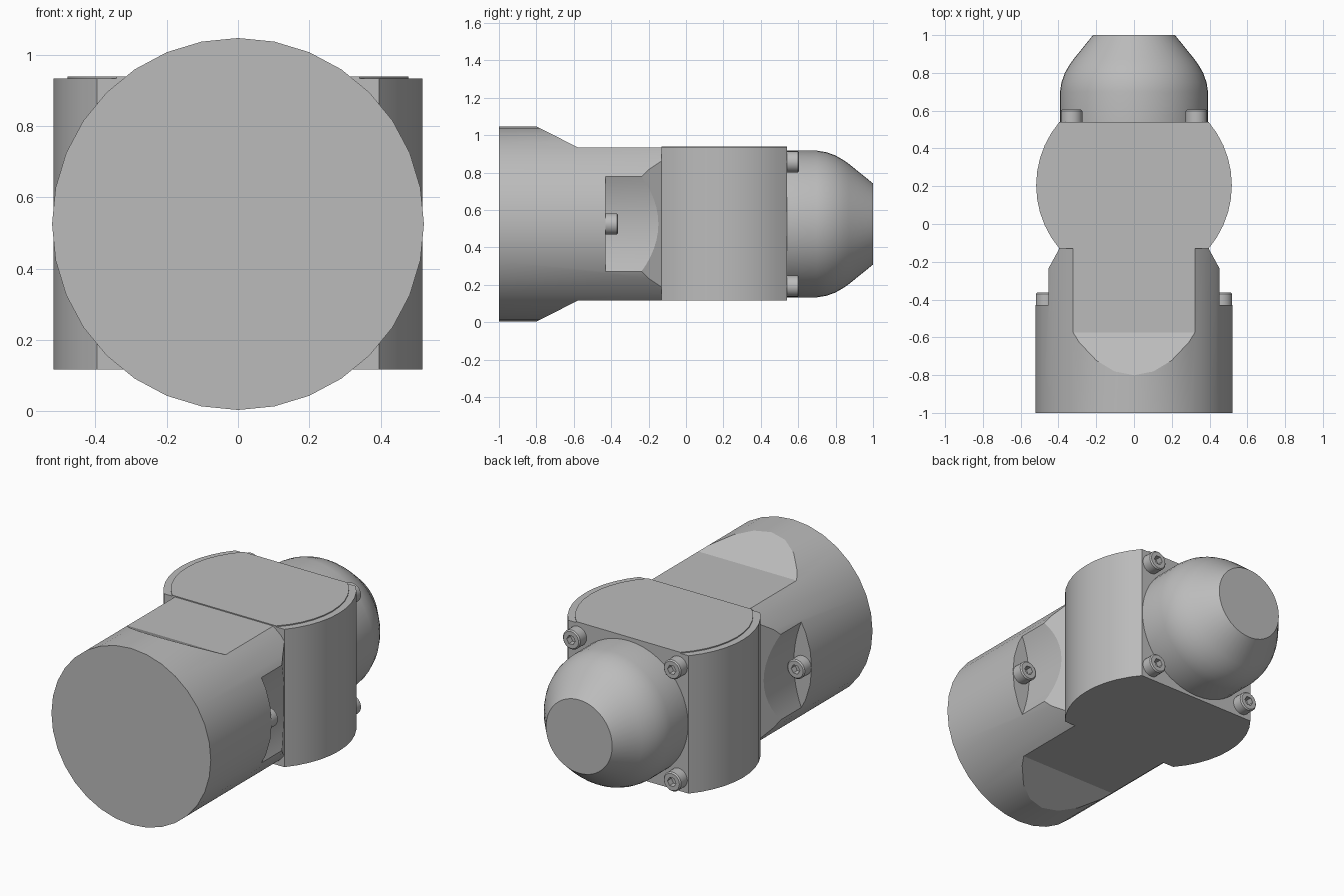
import bpy, bmesh
from math import sin, cos, pi, radians, sqrt, asin
from mathutils import Vector

old = bpy.data.objects.get("Cube")
if old:
    bpy.data.objects.remove(old, do_unlink=True)

grey = bpy.data.materials.new("plain grey")
grey.use_nodes = True
colour = (0.5, 0.5, 0.5, 1)
grey.diffuse_color = colour
grey.node_tree.nodes["Principled BSDF"].inputs["Base Color"].default_value = colour

AXIS = 0.525      # height of the long axis
R = 0.522         # base tube radius
LOW, HIGH = 0.117, 0.933


def finish(bm, name):
    bmesh.ops.recalc_face_normals(bm, faces=bm.faces)
    mesh = bpy.data.meshes.new(name)
    bm.to_mesh(mesh)
    bm.free()
    mesh.materials.append(grey)
    ob = bpy.data.objects.new(name, mesh)
    bpy.context.collection.objects.link(ob)
    return ob


def prism(name, points, depth):
    """Closed outline swept by the vector depth."""
    bm = bmesh.new()
    face = bm.faces.new([bm.verts.new(p) for p in points])
    out = bmesh.ops.extrude_face_region(bm, geom=[face])
    moved = [v for v in out["geom"] if isinstance(v, bmesh.types.BMVert)]
    bmesh.ops.translate(bm, verts=moved, vec=depth)
    return finish(bm, name)


def lathe(name, profile, x=0, z=AXIS, sides=32):
    """Solid turned around an axis along y; profile holds (y, radius)."""
    bm = bmesh.new()
    rings = [[bm.verts.new((x + r * cos(2 * pi * i / sides), y,
                            z + r * sin(2 * pi * i / sides)))
              for i in range(sides)] for y, r in profile]
    for a, b in zip(rings, rings[1:]):
        for i in range(sides):
            j = (i + 1) % sides
            bm.faces.new((a[i], a[j], b[j], b[i]))
    bm.faces.new(rings[0])
    bm.faces.new(rings[-1])
    return finish(bm, name)


def activate(ob):
    bpy.ops.object.select_all(action="DESELECT")
    ob.select_set(True)
    bpy.context.view_layer.objects.active = ob


def cut(ob, cutter):
    mod = ob.modifiers.new("cut", "BOOLEAN")
    mod.operation, mod.solver, mod.object = "DIFFERENCE", "EXACT", cutter
    activate(ob)
    bpy.ops.object.modifier_apply(modifier=mod.name)
    bpy.data.objects.remove(cutter, do_unlink=True)


def smooth(ob):
    activate(ob)
    bpy.ops.object.shade_smooth_by_angle(angle=radians(25))


def drum(name, radius, z, height, front=-0.13, back=0.54, mid=0.205, steps=10):
    """Upright disc with its front and back sliced flat."""
    a0, a1 = asin((front - mid) / radius), asin((back - mid) / radius)
    side = [(radius * cos(a), mid + radius * sin(a))
            for a in (a0 + (a1 - a0) * i / steps for i in range(steps + 1))]
    outline = side + [(-x, y) for x, y in reversed(side)]
    return prism(name, [(x, y, z) for x, y in outline], Vector((0, 0, height)))


# Base tube
base = lathe("base_tube", [(-1, R), (-0.13, R)])

# Flats above and below, each with a ramp down from the full tube
for s in (1, -1):
    flat = HIGH - AXIS
    ramp = [(-0.85, flat + 0.139), (-0.575, flat), (0, flat), (0, 0.7), (-0.85, 0.7)]
    cut(base, prism("flat_cutter", [(-1, y, AXIS + s * h) for y, h in ramp],
                    Vector((2, 0, 0))))

# Hollow screw pocket and tapered shoulder on each side
for s in (1, -1):
    cut(base, lathe("pocket_cutter", [(-0.43, 0.68), (0.1, 0.68)], x=s * 1.085, sides=96))
    wedge = [(0.651, -0.6), (0.379, -0.1), (0.9, -0.1), (0.9, -0.6)]
    cut(base, prism("shoulder_cutter", [(s * x, y, -0.2) for x, y in wedge],
                    Vector((0, 0, 1.5))))
smooth(base)

# Joint body and its thin raised cover
smooth(drum("joint_body", 0.518, LOW, HIGH - LOW))
smooth(drum("joint_cover", 0.478, HIGH, 0.006))

# Rounded nose
nose = [(0.53, 0.392), (0.7, 0.392), (0.75, 0.384), (0.8, 0.366), (0.84, 0.343),
        (0.87, 0.322), (1.0, 0.217)]
smooth(lathe("nose", nose, sides=48))


def screw(name, x, y, z):
    head = lathe(name, [(y, 0.057), (y + 0.06, 0.057), (y + 0.067, 0.05)], x, z, 24)
    cut(head, lathe("socket_cutter", [(y + 0.03, 0.028), (y + 0.1, 0.028)], x, z, 6))
    smooth(head)


# Socket screws: four around the nose, one in each side pocket
for s, side in ((1, "left"), (-1, "right")):
    screw(side + "_pocket_screw", s * 0.463, -0.43, AXIS)
    for t, level in ((1, "upper"), (-1, "lower")):
        screw(f"{side}_{level}_nose_screw", s * 0.33, 0.538, AXIS + t * 0.332)
